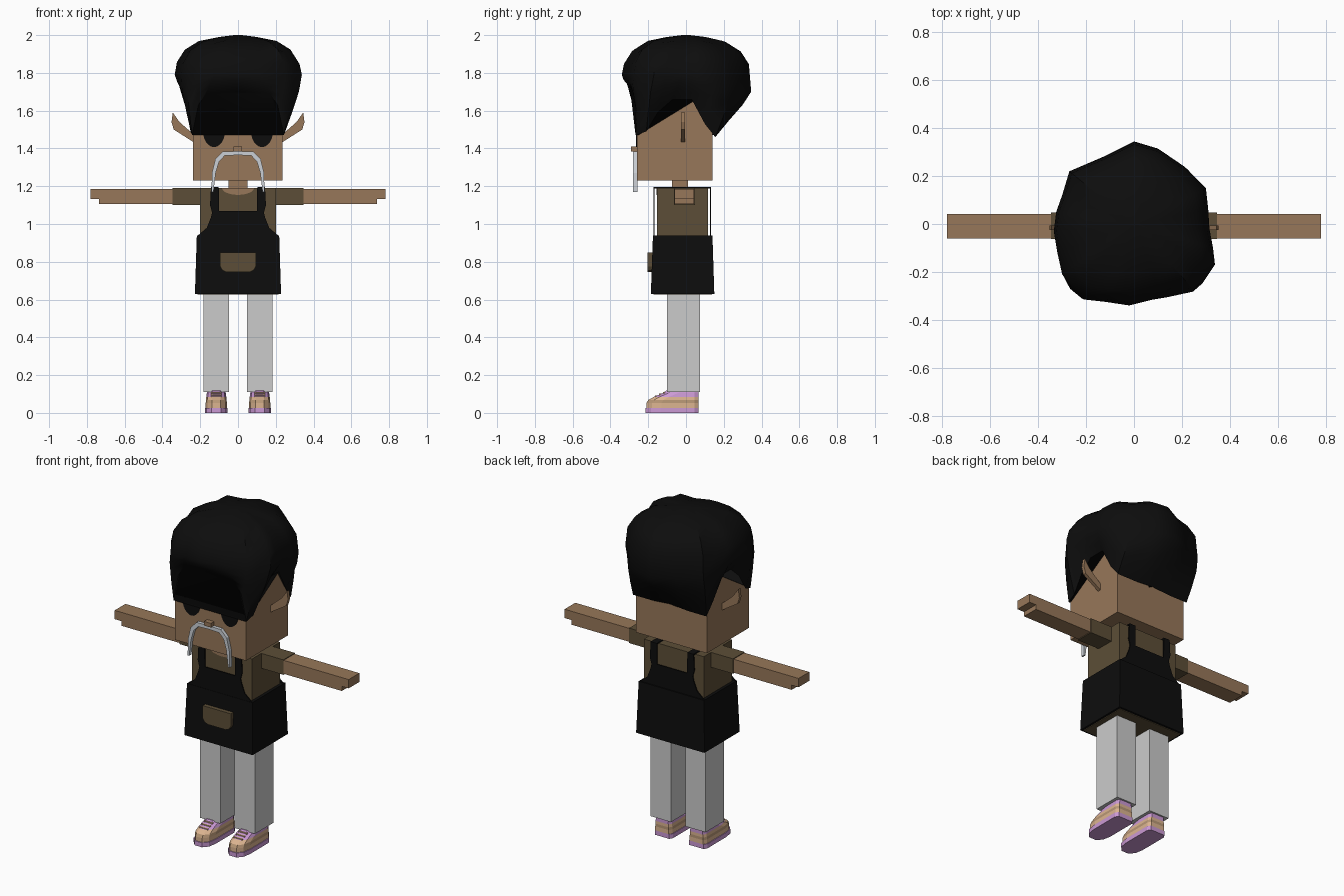
import bpy, bmesh, math
from mathutils import Vector

if "Cube" in bpy.data.objects:
    bpy.data.objects.remove(bpy.data.objects["Cube"])


def material(name, *rgb):
    m = bpy.data.materials.new(name)
    m.use_nodes = True
    m.diffuse_color = (*rgb, 1)
    m.node_tree.nodes["Principled BSDF"].inputs["Base Color"].default_value = (*rgb, 1)
    return m


skin = material("skin brown", .31, .185, .1)
olive = material("shirt olive", .107, .076, .038)
black = material("black", .004, .004, .004)
grey = material("trouser grey", .6, .6, .6)
silver = material("moustache silver", .6, .63, .67)
lilac = material("shoe lilac", .6, .32, .66)
cream = material("shoe cream", .72, .46, .28)
tan = material("shoe tan", .48, .31, .18)


def finish(name, bm, *mats):
    bmesh.ops.recalc_face_normals(bm, faces=bm.faces)
    me = bpy.data.meshes.new(name)
    bm.to_mesh(me)
    bm.free()
    for m in mats:
        me.materials.append(m)
    ob = bpy.data.objects.new(name, me)
    bpy.context.collection.objects.link(ob)
    return ob


def loft(name, rings, *mats, rule=None):
    """Skin a stack of equal-length rings and cap both ends."""
    bm = bmesh.new()
    rows = [[bm.verts.new(p) for p in ring] for ring in rings]
    n = len(rows[0])
    for r, (a, b) in enumerate(zip(rows, rows[1:])):
        for i in range(n):
            j = (i + 1) % n
            f = bm.faces.new((a[i], a[j], b[j], b[i]))
            f.material_index = rule(r) if rule else 0
    for r, row in ((0, rows[0]), (len(rows) - 2, rows[-1])):
        bm.faces.new(row).material_index = rule(r) if rule else 0
    return finish(name, bm, *mats)


def rect(x0, x1, y0, y1, z):
    return [(x0, y0, z), (x1, y0, z), (x1, y1, z), (x0, y1, z)]


def box(name, xs, ys, zs, mat):
    return loft(name, [rect(*xs, *ys, z) for z in zs], mat)


def plate(name, pts, y0, y1, mat):
    """Extrude an x-z outline along y."""
    return loft(name, [[(x, y, z) for x, z in pts] for y in (y0, y1)], mat)


def mirrored(half):
    return half + [(-x, z) for x, z in reversed(half)]


# Head and neck
box("head", (-.237, .235), (-.26, .14), (1.23, 1.72), skin)
box("neck", (-.05, .05), (-.075, .01), (1.17, 1.24), skin)
box("nose", (-.024, .022), (-.29, -.255), (1.385, 1.41), skin)

# Moustache: drooping handlebar
outer = [(.08, 1.385), (.12, 1.345), (.138, 1.27), (.14, 1.17)]
inner = [(.13, 1.17), (.118, 1.27), (.1, 1.33), (.07, 1.362)]
for s, side in ((1, "left"), (-1, "right")):
    half = [(0, 1.385)] + outer + inner + [(0, 1.365)]
    plate(side + "_moustache", [(s * x, z) for x, z in half], -.28, -.258, silver)

# Eyes, ears, arms and legs
ear = [(.23, 1.47), (.31, 1.54), (.345, 1.59), (.352, 1.54), (.34, 1.5), (.23, 1.43)]
for s, side in ((1, "left"), (-1, "right")):
    def span(a, b):
        return sorted((s * a, s * b))
    turn = [k * math.tau / 24 for k in range(24)]
    plate(side + "_eye", [(s * .127 + .059 * math.cos(a), 1.495 + .088 * math.sin(a))
                          for a in turn], -.264, -.257, black)
    plate(side + "_ear", [(s * x, z) for x, z in ear], -.026, -.006, skin)
    box(side + "_sleeve", span(.19, .347), (-.063, .047), (1.1, 1.19), olive)
    plate(side + "_arm", [(s * x, z) for x, z in [
        (.34, 1.105), (.735, 1.105), (.735, 1.133), (.781, 1.133),
        (.781, 1.186), (.34, 1.186)]], -.06, .042, skin)
    box(side + "_trouser_leg", span(.048, .183), (-.1, .075), (.11, .64), grey)

# Shirt with a scooped neckline
box("shirt", (-.2, .2), (-.153, .116), (.64, 1.19), olive)
scoop = [(.085 * math.cos(a), 1.191 - .037 * math.sin(a))
         for a in (k * math.pi / 10 for k in range(11))]
plate("neckline", scoop, -.157, -.151, skin)

# Apron: flared skirt, bib front and back, shoulder straps
loft("apron_skirt", [rect(-.228, .228, -.186, .15, .63),
                     rect(-.218, .218, -.175, .14, .94)], black)
box("skirt_lining", (-.215, .215), (-.172, .137), (.626, .632), olive)
bib = mirrored([(.218, .935), (.2, .95), (.165, .98), (.145, 1.03), (.135, 1.07)])
for name, y in (("front", -.17), ("back", .13)):
    plate(name + "_bib", bib, y - .003, y + .003, black)
    for s, side in ((1, "left"), (-1, "right")):
        strap = [(.1, 1.06), (.137, 1.06), (.148, 1.1), (.143, 1.196), (.102, 1.196)]
        plate(f"{name}_{side}_strap", [(s * x, z) for x, z in strap],
              y - .003, y + .003, black)
for s, side in ((1, "left"), (-1, "right")):
    box(side + "_shoulder_strap", sorted((s * .102, s * .143)), (-.172, .132),
        (1.188, 1.196), black)
pocket = mirrored([(.094, .85), (.094, .775), (.083, .755), (.06, .745)])
plate("pocket", pocket, -.203, -.175, olive)


# Shoes: stacked outlines with a rounded toe, coloured by band
def shoe_outline(cx, w, front, z):
    pts = [(w * .8, .065), (w, .045), (w, front + .08), (w * .85, front + .03), (w * .4, front)]
    return [(cx + x, y, z) for x, y in mirrored(pts)]


levels = [(.06, -.215, 0), (.06, -.215, .027), (.056, -.21, .027), (.056, -.21, .052),
          (.055, -.2, .068), (.053, -.17, .085), (.05, -.12, .106), (.047, -.105, .118)]
bands = [0, 0, 1, 2, 1, 0, 0]
for s, side in ((1, "left"), (-1, "right")):
    cx = s * .115
    loft(side + "_shoe", [shoe_outline(cx, *l) for l in levels],
         lilac, cream, tan, rule=lambda r: bands[r])
    for k in range(3):
        y, z = -.165 + .022 * k, .088 + .0095 * k
        box(f"{side}_lace_{k + 1}", (cx - .028, cx + .028), (y, y + .01), (z - .006, z + .004), cream)

# Hair: columns run from the hairline, over the widest outline, to the crown
hairline = [(0, -.27, 1.70), (.17, -.27, 1.69), (.21, -.27, 1.63), (.243, -.267, 1.47),
            (.25, -.21, 1.49), (.25, -.15, 1.59), (.25, -.07, 1.66), (.25, .03, 1.66),
            (.25, .1, 1.53), (.245, .155, 1.46), (.12, .155, 1.46), (0, .155, 1.47)]
left_rim = [(-.02, -.34), (.12, -.305), (.25, -.275), (.29, -.23), (.338, -.17), (.33, -.1),
            (.315, -.02), (.31, .06), (.3, .15), (.21, .24), (.1, .315), (0, .345)]
right_rim = [(.12, -.325), (.21, -.315), (.265, -.26), (.3, -.21), (.32, -.12),
             (.335, -.03), (.325, .05), (.3, .12), (.27, .22), (.13, .28)]
lines = hairline + [(-x, y, z) for x, y, z in hairline[-2:0:-1]]
rims = left_rim + [(-x, y) for x, y in reversed(right_rim)]
rims = [Vector((x, y, 1.79 - .09 * max(0, min(1, y / .3)))) for x, y in rims]
lines = [Vector(p) for p in lines]
rings = [lines]
for t, bulge in ((.35, .008), (.7, .012)):
    ring = []
    for a, b in zip(lines, rims):
        out = Vector((b.x, b.y, 0)).normalized() * bulge
        ring.append(a.lerp(b, t) + out)
    rings.append(ring)
rings.append(rims)
for scale, z in ((.965, 1.86), (.84, 1.925), (.62, 1.97), (.3, 1.99), (.06, 2)):
    rings.append([Vector((p.x * scale, p.y * scale,
                          z - .012 * scale * (1 + math.sin(2.3 * i)) * (z < 1.99)))
                  for i, p in enumerate(rims)])
hair = loft("hair", rings, black)
bpy.ops.object.select_all(action="DESELECT")
hair.select_set(True)
bpy.context.view_layer.objects.active = hair
bpy.ops.object.shade_smooth_by_angle(angle=math.radians(40))
